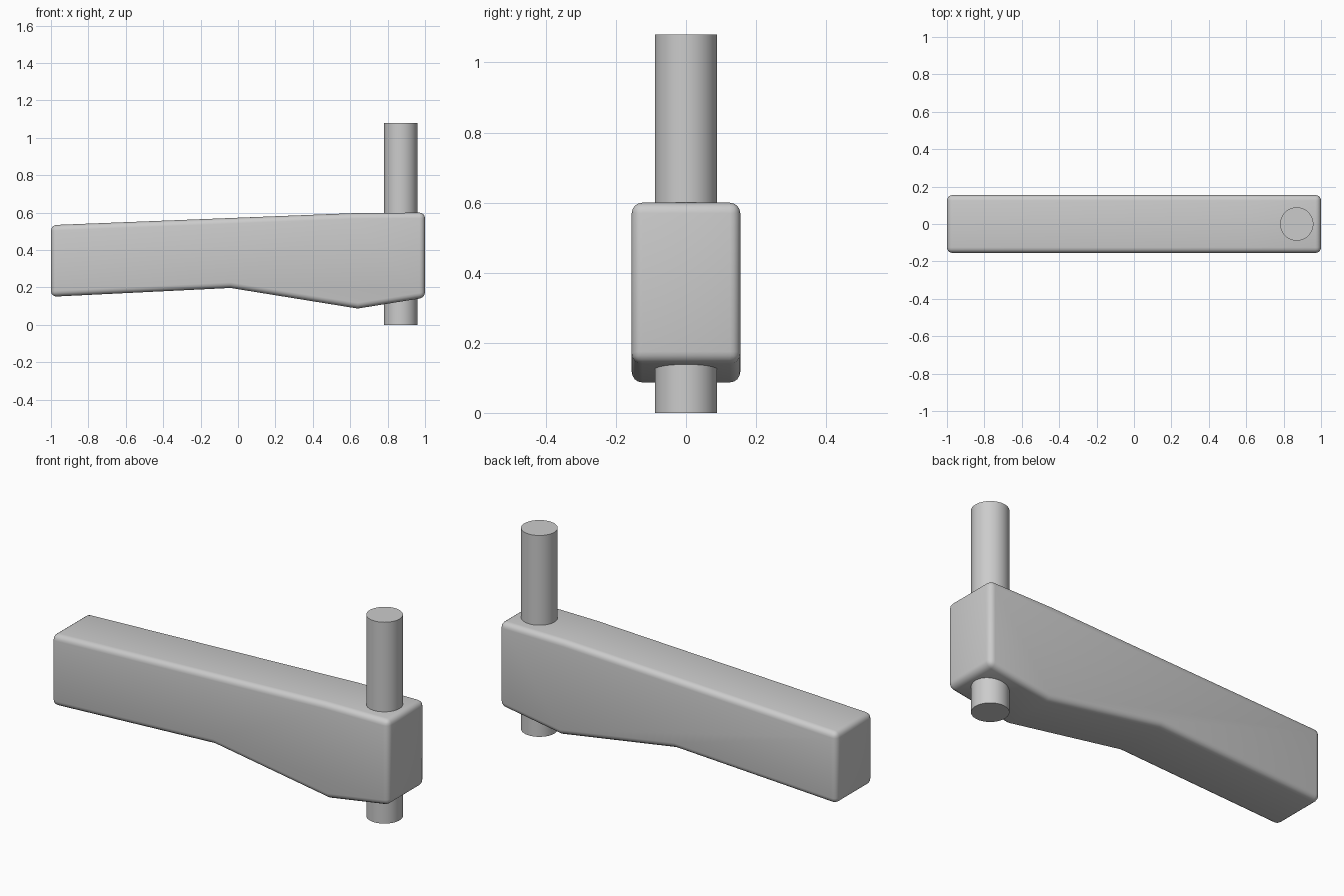
import bpy
import bmesh
import math

cube = bpy.data.objects.get("Cube")
if cube:
    bpy.data.objects.remove(cube, do_unlink=True)

# Single grey finish
grey = bpy.data.materials.new("plain_grey")
grey.use_nodes = True
colour = (0.6, 0.6, 0.6, 1)
grey.diffuse_color = colour
grey.node_tree.nodes["Principled BSDF"].inputs["Base Color"].default_value = colour


def finish(obj):
    obj.data.materials.append(grey)
    bpy.ops.object.select_all(action='DESELECT')
    obj.select_set(True)
    bpy.context.view_layer.objects.active = obj
    bpy.ops.object.shade_smooth_by_angle(angle=math.radians(35))


# Arm: side profile extruded across the depth, with rounded edges
HALF_DEPTH = 0.155
profile = [(-1, 0.15), (-0.04, 0.197), (0.64, 0.087), (1, 0.145),
           (1, 0.6), (0.62, 0.597), (-1, 0.533)]
bm = bmesh.new()
face = bm.faces.new([bm.verts.new((x, -HALF_DEPTH, z)) for x, z in profile])
side = bmesh.ops.extrude_face_region(bm, geom=[face])["geom"]
bmesh.ops.translate(bm, vec=(0, 2 * HALF_DEPTH, 0),
                    verts=[g for g in side if isinstance(g, bmesh.types.BMVert)])
bmesh.ops.recalc_face_normals(bm, faces=bm.faces)
sharp = [e for e in bm.edges if e.calc_face_angle() > math.radians(40)]
bmesh.ops.bevel(bm, geom=sharp, offset=0.03, segments=4, profile=0.5,
                affect='EDGES', clamp_overlap=True)
mesh = bpy.data.meshes.new("arm")
bm.to_mesh(mesh)
bm.free()
arm = bpy.data.objects.new("arm", mesh)
bpy.context.collection.objects.link(arm)
finish(arm)

# Pin: upright cylinder passing through the wide end of the arm
bpy.ops.mesh.primitive_cylinder_add(vertices=64, radius=0.089, depth=1.08,
                                    location=(0.87, 0, 0.54))
pin = bpy.context.object
pin.name = "pin"
finish(pin)
